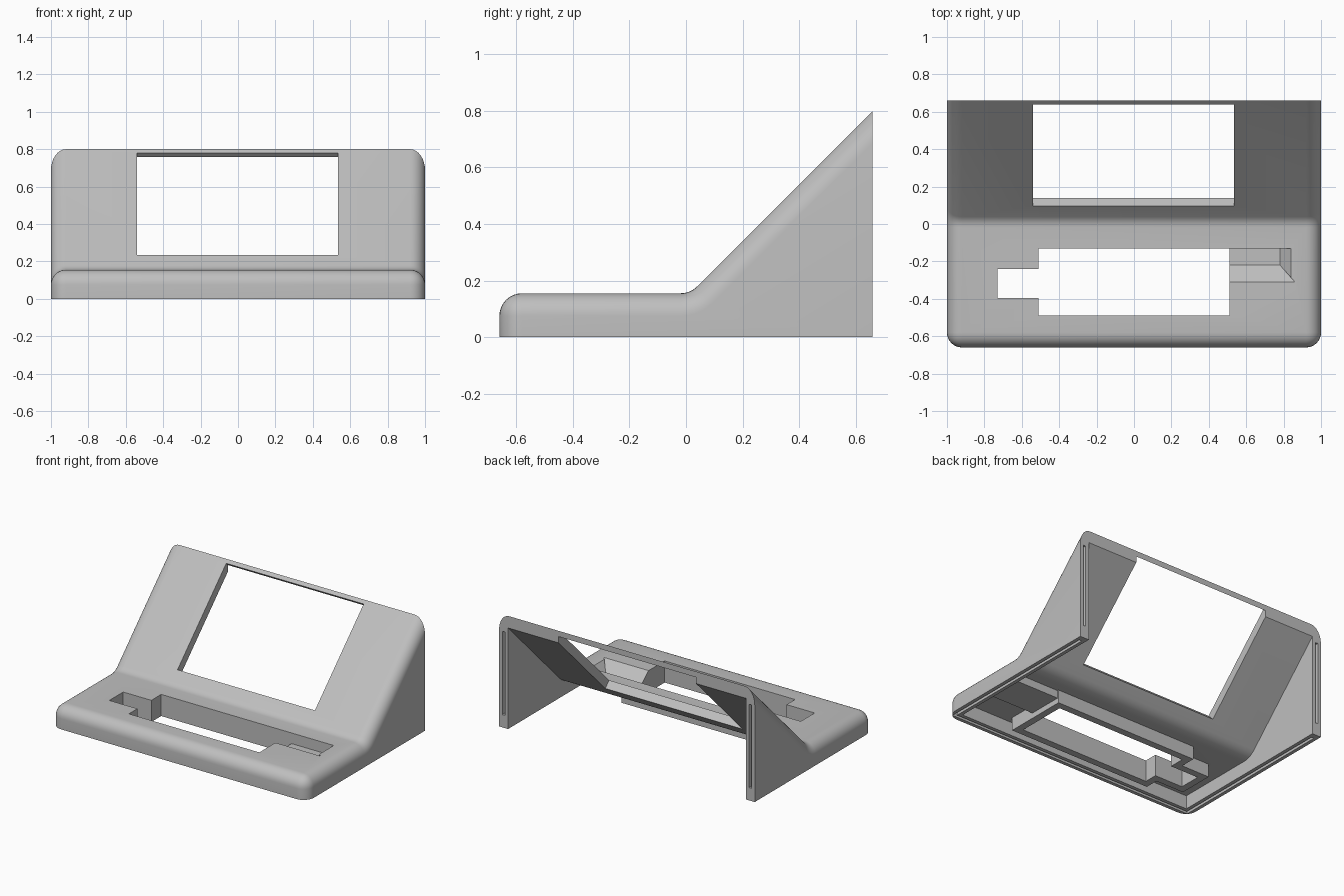
import bpy, bmesh
from math import sin, cos, tan, radians, sqrt
from mathutils import Matrix

if "Cube" in bpy.data.objects:
    bpy.data.objects.remove(bpy.data.objects["Cube"], do_unlink=True)

grey = bpy.data.materials.new("light grey plastic")
grey.use_nodes = True
colour = (0.52, 0.52, 0.52, 1)
grey.diffuse_color = colour
grey.node_tree.nodes["Principled BSDF"].inputs["Base Color"].default_value = colour


def finish(bm, name):
    bmesh.ops.recalc_face_normals(bm, faces=bm.faces)
    mesh = bpy.data.meshes.new(name)
    bm.to_mesh(mesh)
    bm.free()
    mesh.materials.append(grey)
    obj = bpy.data.objects.new(name, mesh)
    bpy.context.collection.objects.link(obj)
    return obj


def prism(profile, x0, x1):
    """Extrude a (y, z) outline along x."""
    bm = bmesh.new()
    face = bm.faces.new([bm.verts.new((x0, y, z)) for y, z in profile])
    out = bmesh.ops.extrude_face_region(bm, geom=[face])
    moved = [v for v in out["geom"] if isinstance(v, bmesh.types.BMVert)]
    bmesh.ops.translate(bm, verts=moved, vec=(x1 - x0, 0, 0))
    return bm


def box(name, x0, x1, y0, y1, z0, z1):
    return finish(prism([(y0, z0), (y1, z0), (y1, z1), (y0, z1)], x0, x1), name)


def combine(target, tool, operation):
    mod = target.modifiers.new(operation.lower(), "BOOLEAN")
    mod.operation = operation
    mod.solver = "EXACT"
    mod.object = tool
    bpy.context.view_layer.objects.active = target
    bpy.ops.object.modifier_apply(modifier=mod.name)
    bpy.data.objects.remove(tool, do_unlink=True)


DECK, SLOPE, R = 0.155, 0.14, 0.08   # deck height, panel line z = y + SLOPE, edge radius


def side_profile(inset, front, back, floor):
    """Flat deck blending through a fillet into a 45 degree panel."""
    r = R + inset
    cy, cz = DECK - SLOPE - R * tan(radians(22.5)), DECK + R
    arc = [(cy + r * sin(radians(a)), cz - r * cos(radians(a))) for a in range(0, 46, 9)]
    top = back + SLOPE - inset * sqrt(2)
    return [(front, floor), (front, DECK - inset)] + arc + [(back, top), (back, floor)]


# Outer body with rounded front and side edges
bm = prism(side_profile(0, -0.66, 0.66, 0), -1, 1)
rounded = []
for e in bm.edges:
    a, b = (v.co for v in e.verts)
    mid = (a + b) / 2
    along_side = abs(a.x - b.x) < 0.001 and mid.z > 0.15 and mid.y < 0.65
    at_front = mid.y < -0.659 and mid.z > 0.05
    if along_side or at_front:
        rounded.append(e)
bmesh.ops.bevel(bm, geom=rounded, offset=R, segments=8, profile=0.5,
                affect="EDGES", clamp_overlap=False)
housing = finish(bm, "console_housing")

# Hollow inside, open at the bottom and back
cavity = finish(prism(side_profile(0.06, -0.59, 0.8, -0.1), -0.93, 0.93), "cavity")
combine(housing, cavity, "DIFFERENCE")

# Deck opening with side notch, surrounded by a hanging collar
openings = [(-0.51, 0.51, -0.49, -0.13), (-0.73, -0.45, -0.395, -0.24)]
t = 0.05
for x0, x1, y0, y1 in openings:
    combine(housing, box("collar", x0 - t, x1 + t, y0 - t, y1 + t, 0.002, 0.12), "UNION")
combine(housing, box("recess_floor", 0.53, 0.9, -0.34, -0.09, 0.04, 0.125), "UNION")
for x0, x1, y0, y1 in openings:
    combine(housing, box("opening", x0, x1, y0, y1, -0.1, 0.3), "DIFFERENCE")

# Shallow recess beside the opening, with sloped front and end
bm = prism([(-0.13, 0.18), (-0.13, 0.08), (-0.22, 0.08), (-0.31, DECK), (-0.31, 0.18)], 0.45, 0.86)
for v in bm.verts:
    if v.co.x > 0.8 and v.co.z < 0.1:
        v.co.x -= 0.08
bmesh.ops.triangulate(bm, faces=bm.faces)
combine(housing, finish(bm, "recess"), "DIFFERENCE")

# Screen window cut square to the sloped panel
window = box("window", -0.54, 0.535, -0.385, 0.385, -0.2, 0.2)
window.data.transform(Matrix.Translation((0, 0.3675, 0.5075)) @ Matrix.Rotation(radians(45), 4, "X"))
combine(housing, window, "DIFFERENCE")

# Grooves in the bottom and back rims for a closing plate
g = 0.01
for side in (-1, 1):
    x = side * 0.965
    combine(housing, box("bottom_groove", x - g, x + g, -0.635, 0.62, -0.1, 0.03), "DIFFERENCE")
    combine(housing, box("back_groove", x - g, x + g, 0.63, 0.8, 0.09, 0.68), "DIFFERENCE")
combine(housing, box("front_groove", -0.97, 0.97, -0.635, -0.615, -0.1, 0.03), "DIFFERENCE")

# Smooth rounded edges, crisp corners
bpy.ops.object.select_all(action="DESELECT")
housing.select_set(True)
bpy.context.view_layer.objects.active = housing
bpy.ops.object.shade_smooth_by_angle(angle=radians(30))
